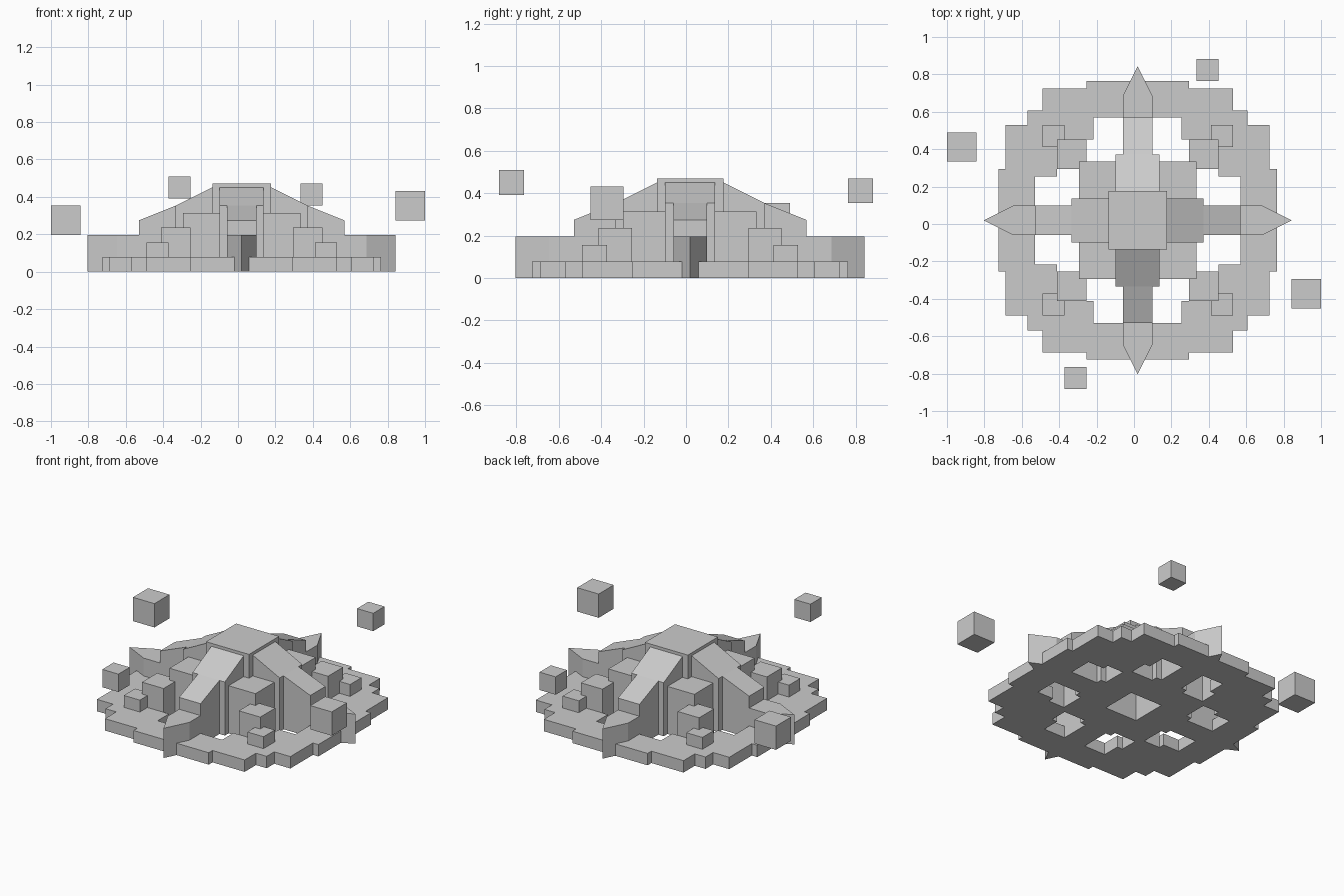
import bpy, bmesh
from mathutils import Matrix, Vector
from math import pi

if "Cube" in bpy.data.objects:
    bpy.data.objects.remove(bpy.data.objects["Cube"])

U = 2 / 51                       # block grid unit: the model is 51 units wide
OFFSET = Vector((0.5, 0.5, 0))   # the fort's middle, in grid units


def prism(name, profile, depth, axis, turn=0):
    """Extrude a 2D profile along depth=(from, to); axis 'z' = plan, 'y' = side profile."""
    bm = bmesh.new()
    put = (lambda a, b, d: (a, b, d)) if axis == 'z' else (lambda a, b, d: (a, d, b))
    face = bm.faces.new([bm.verts.new(put(a, b, depth[0])) for a, b in profile])
    shift = Vector(put(0, 0, depth[1] - depth[0]))
    ext = bmesh.ops.extrude_face_region(bm, geom=[face])
    bmesh.ops.translate(bm, vec=shift, verts=[v for v in ext['geom'] if isinstance(v, bmesh.types.BMVert)])
    bmesh.ops.rotate(bm, matrix=Matrix.Rotation(turn * pi / 2, 3, 'Z'), verts=bm.verts)
    bmesh.ops.translate(bm, vec=OFFSET, verts=bm.verts)
    bmesh.ops.scale(bm, vec=(U, U, U), verts=bm.verts)
    bmesh.ops.recalc_face_normals(bm, faces=bm.faces)
    mesh = bpy.data.meshes.new(name)
    bm.to_mesh(mesh)
    bm.free()
    bpy.context.collection.objects.link(bpy.data.objects.new(name, mesh))


def box(name, x, y, z, turn=0):
    plan = [(x[0], y[0]), (x[1], y[0]), (x[1], y[1]), (x[0], y[1])]
    prism(name, plan, z, 'z', turn)


# Each quarter repeats around the middle
for q in range(4):
    # Stepped base ring
    box(f"ring_side_{q}", (14, 19), (-7, 7), (0, 2), q)
    box(f"ring_shoulder_a_{q}", (11, 18), (6, 13), (0, 2), q)
    box(f"ring_shoulder_b_{q}", (6, 13), (11, 18), (0, 2), q)
    box(f"ring_corner_{q}", (10, 15), (10, 15), (0, 2), q)

    # Diagonal stack of blocks stepping down outwards
    box(f"large_block_{q}", (3, 8), (3, 8), (0, 8), q)
    box(f"medium_block_{q}", (7, 11), (7, 11), (0, 6), q)
    box(f"small_block_{q}", (10, 13), (10, 13), (0, 4), q)

    # Sloping buttress in two widths, ending in a pointed prow
    prism(f"wide_buttress_{q}", [(3, 0), (9, 0), (9, 9), (3, 12)], (-3, 3), 'y', q)
    prism(f"narrow_buttress_{q}", [(9, 0), (14, 0), (14, 7), (9, 9)], (-2, 2), 'y', q)
    prism(f"prow_{q}", [(14, -2), (17, -2), (21, 0), (17, 2), (14, 2)], (0, 5), 'z', q)

# Cap over the middle
box("cap", (-4, 4), (-4, 4), (8, 12))

# Floating cubes: corner position and size
for i, (x, y, z, s) in enumerate([(-26, 8, 5, 4), (21, -12, 7, 4), (8, 19, 9, 3), (-10, -23, 10, 3)]):
    box(f"floating_cube_{i}", (x, x + s), (y, y + s), (z, z + s))
